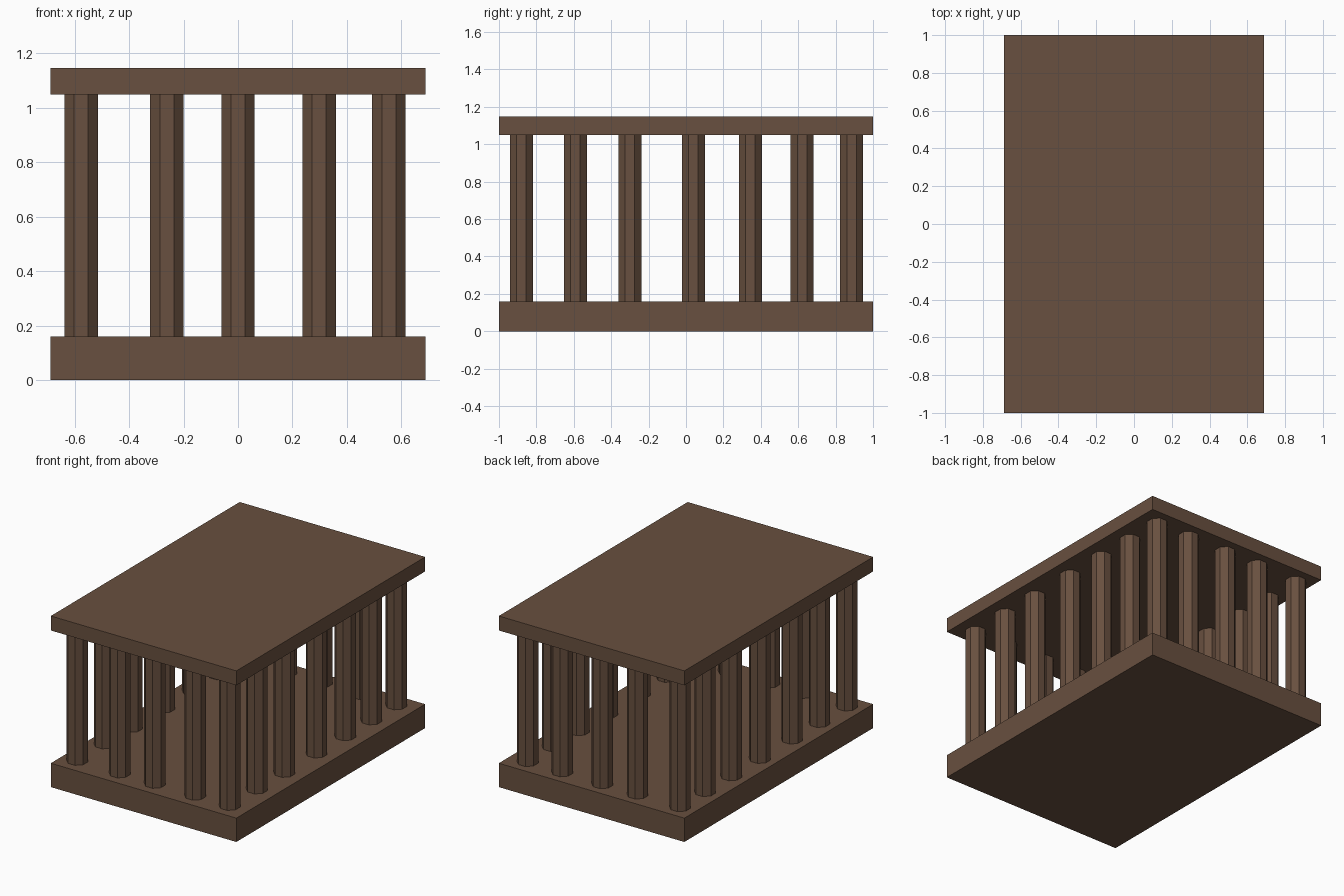
import bpy, math

if "Cube" in bpy.data.objects:
    bpy.data.objects.remove(bpy.data.objects["Cube"])

wood = bpy.data.materials.new("brown wood")
wood.diffuse_color = (0.14, 0.08, 0.05, 1)
wood.use_nodes = True
wood.node_tree.nodes["Principled BSDF"].inputs["Base Color"].default_value = wood.diffuse_color

HALF_X, HALF_Y = 0.688, 1.0
BASE_TOP, ROOF_BOTTOM, ROOF_TOP = 0.16, 1.05, 1.147


def slab(name, z0, z1):
    bpy.ops.mesh.primitive_cube_add(size=1, location=(0, 0, (z0 + z1) / 2))
    ob = bpy.context.object
    ob.name = name
    ob.scale = (2 * HALF_X, 2 * HALF_Y, z1 - z0)
    bpy.ops.object.transform_apply(location=False, rotation=False, scale=True)
    ob.data.materials.append(wood)


def column(name, x, y):
    # eight-sided post with a flat side facing front
    bpy.ops.mesh.primitive_cylinder_add(
        vertices=8, radius=0.0615 / math.cos(math.pi / 8),
        depth=ROOF_BOTTOM - BASE_TOP,
        location=(x, y, (ROOF_BOTTOM + BASE_TOP) / 2),
        rotation=(0, 0, math.pi / 8))
    ob = bpy.context.object
    ob.name = name
    ob.data.materials.append(wood)


# floor and roof slabs
slab("base_slab", 0, BASE_TOP)
slab("roof_slab", ROOF_BOTTOM, ROOF_TOP)

# columns around the perimeter
xs = [-0.576, -0.261, 0.0, 0.298, 0.554]
ys = [-0.88, -0.591, -0.30, 0.04, 0.344, 0.621, 0.886]
for x in xs:
    column("front_column", x, ys[0])
    column("back_column", x, ys[-1])
for y in ys[1:-1]:
    column("left_column", xs[0], y)
    column("right_column", xs[-1], y)
